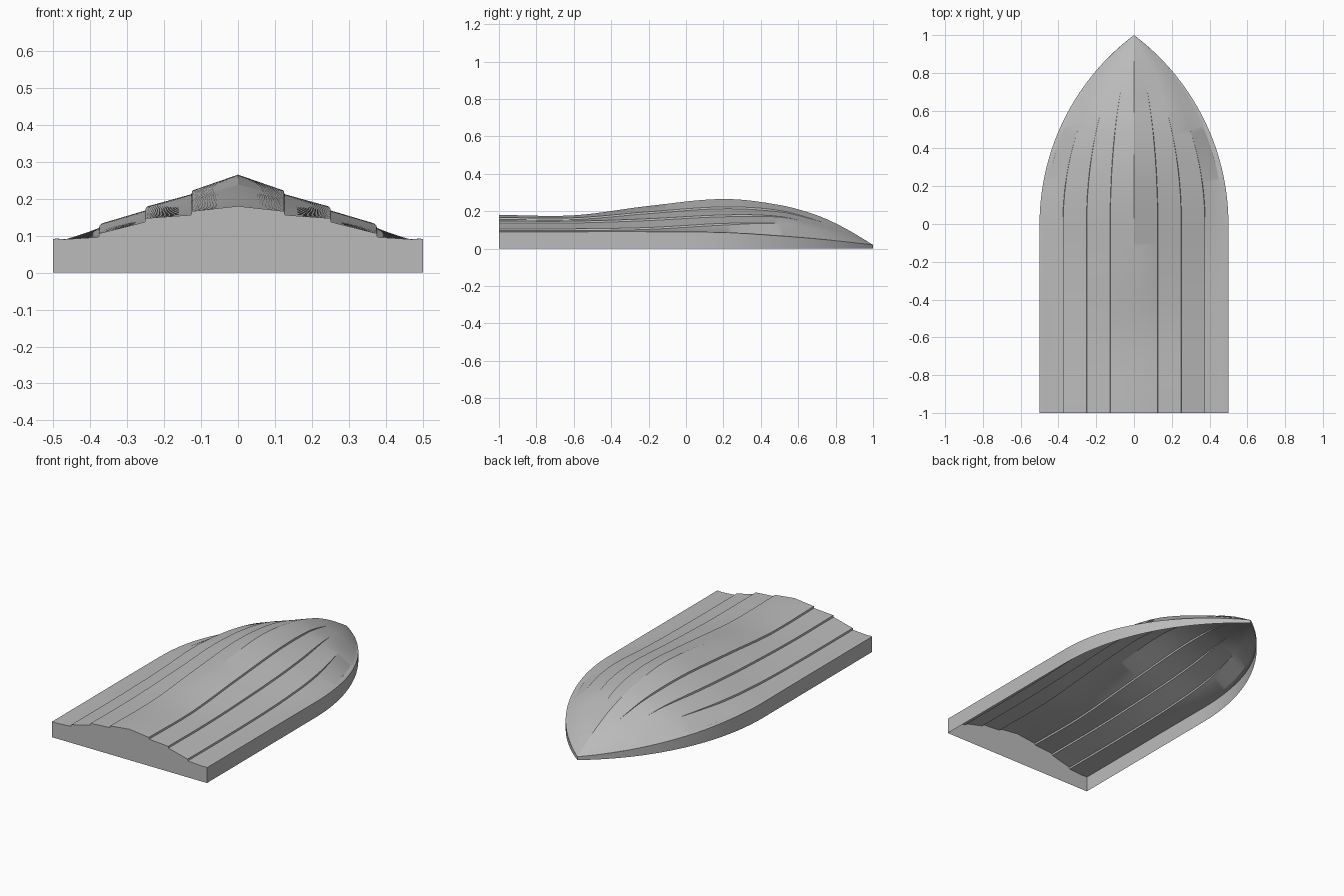
import bpy, bmesh, math

if "Cube" in bpy.data.objects:
    bpy.data.objects.remove(bpy.data.objects["Cube"], do_unlink=True)

grey = bpy.data.materials.new("hull grey")
grey.use_nodes = True
COLOUR = (0.5, 0.5, 0.5, 1)
grey.diffuse_color = COLOUR
grey.node_tree.nodes["Principled BSDF"].inputs["Base Color"].default_value = COLOUR

# Stations: y, then heights of keel, three strakes and chine
STATIONS = [
    (-1.0, .18, .161, .142, .101, .09),
    (-0.6, .178, .160, .142, .101, .09),
    (-0.2, .228, .192, .155, .108, .09),
    (0.2, .265, .218, .175, .13, .086),
    (0.5, .233, .20, .17, .134, .068),
    (0.7, .178, .15, .127, .102, .052),
    (0.85, .109, .094, .08, .063, .037),
    (1.0, .02, .02, .02, .02, .02),
]
STRAKE_ENDS = (0.72, 0.6, 0.49)
STEP = 0.005


def slope(i, k):
    a, b = STATIONS[max(i - 1, 0)], STATIONS[min(i + 1, len(STATIONS) - 1)]
    return (b[k] - a[k]) / (b[0] - a[0])


def height(y, k):
    """Smooth height of one long line of the hull."""
    i = max(j for j in range(len(STATIONS) - 1) if STATIONS[j][0] <= y + 1e-6)
    a, b = STATIONS[i], STATIONS[i + 1]
    d = b[0] - a[0]
    t = (y - a[0]) / d
    return ((1 + 2 * t) * (1 - t) ** 2 * a[k] + t * (1 - t) ** 2 * d * slope(i, k)
            + t * t * (3 - 2 * t) * b[k] + t * t * (t - 1) * d * slope(i + 1, k))


def half_beam(y):
    return 0.5 if y <= 0 else math.sqrt(1.25 ** 2 - y * y) - 0.75


def half_section(y):
    """Points from keel to rim on the +x side."""
    w = half_beam(y)
    pts = [(0, height(y, 1))]
    for k, end in enumerate(STRAKE_ENDS):
        fade = min(max((end - y) / 0.3, 0), 1)
        z = height(y, k + 2)
        x = w * (k + 1) / 4
        pts += [(x, z + STEP * fade), (x + 0.002 * fade, z - STEP * fade)]
    chine = height(y, 5)
    flat = min(max((0.8 - y) / 0.5, 0), 1)
    pts += [(w * 0.94, chine + (1 - flat) * 0.15 * (pts[-1][1] - chine)),
            (w * 0.985, chine + 0.002 * flat), (w, chine), (w, 0)]
    return pts


# Hull shell lofted through the stations, with an open underside
bm = bmesh.new()
ROWS = 80
rows = []
for r in range(ROWS + 1):
    y = -1 + 2 * r / ROWS
    half = half_section(y)
    ring = [(-x, z) for x, z in half[:0:-1]] + half
    rows.append([bm.verts.new((x, y, z)) for x, z in ring])
for a, b in zip(rows, rows[1:]):
    for i in range(len(a) - 1):
        bm.faces.new((a[i], a[i + 1], b[i + 1], b[i]))

# Flat transom closing the stern
bm.faces.new(rows[0][::-1])

bmesh.ops.remove_doubles(bm, verts=bm.verts, dist=1e-5)
bmesh.ops.dissolve_degenerate(bm, edges=bm.edges, dist=1e-5)
bmesh.ops.recalc_face_normals(bm, faces=bm.faces)
if sum(f.normal.z * f.calc_area() for f in bm.faces) < 0:
    bmesh.ops.reverse_faces(bm, faces=bm.faces)
mesh = bpy.data.meshes.new("boat_hull")
bm.to_mesh(mesh)
bm.free()
hull = bpy.data.objects.new("boat_hull", mesh)
bpy.context.collection.objects.link(hull)
mesh.materials.append(grey)

bpy.ops.object.select_all(action='DESELECT')
hull.select_set(True)
bpy.context.view_layer.objects.active = hull
bpy.ops.object.shade_smooth_by_angle(angle=math.radians(30))
